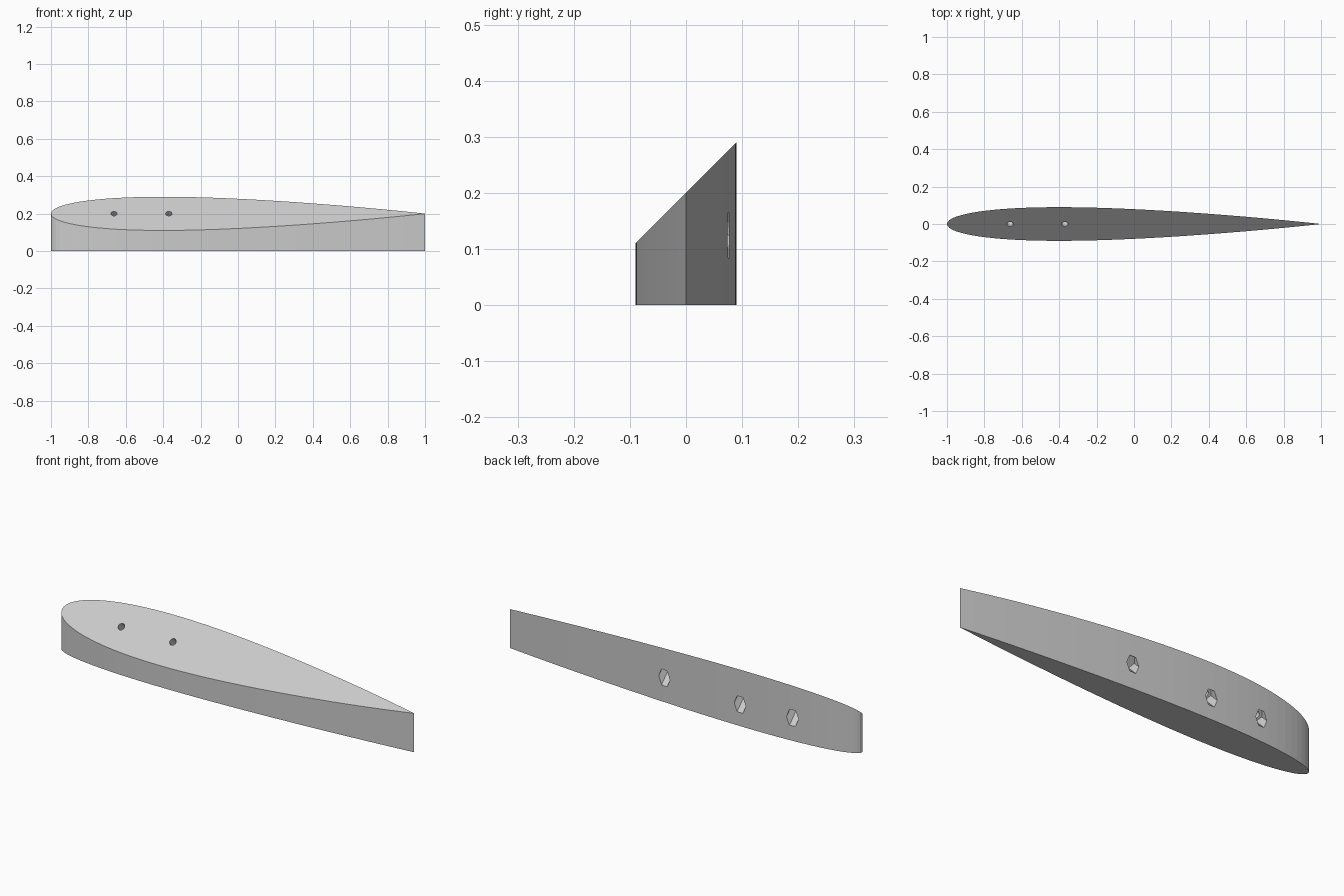
import bpy
import bmesh
from math import cos, pi, sqrt
from mathutils import Matrix, Vector

cube = bpy.data.objects.get("Cube")
if cube:
    bpy.data.objects.remove(cube, do_unlink=True)

grey = bpy.data.materials.new("mid_grey")
grey.use_nodes = True
grey.diffuse_color = (0.6, 0.6, 0.6, 1)
grey.node_tree.nodes["Principled BSDF"].inputs["Base Color"].default_value = (0.6, 0.6, 0.6, 1)

STEPS = 40
MID_HEIGHT = 0.2                            # height of the slanted face at y = 0
SIDEWAYS = Vector((1, 0, 0))
DOWN = Vector((0, 0, -1))
INTO = Vector((0, 1, -1)).normalized()      # square to the slanted face


def half_thickness(u):
    """Symmetric foil half thickness at chord fraction u, closed at the tail."""
    return 0.9 * (0.2969 * sqrt(u) - 0.126 * u - 0.3516 * u**2
                  + 0.2843 * u**3 - 0.1036 * u**4)


def add_object(name, bm):
    bmesh.ops.recalc_face_normals(bm, faces=bm.faces[:])
    mesh = bpy.data.meshes.new(name)
    bm.to_mesh(mesh)
    bm.free()
    mesh.materials.append(grey)
    obj = bpy.data.objects.new(name, mesh)
    bpy.context.collection.objects.link(obj)
    return obj


def drill(body, x, direction, radius, start, end, sides):
    """Cut a prism whose axis passes through the slanted face at x."""
    bm = bmesh.new()
    bmesh.ops.create_cone(bm, cap_ends=True, segments=sides, radius1=radius,
                          radius2=radius, depth=end - start)
    # corners on local x, so a hexagon has its points along the foil
    bm.transform(Matrix.Rotation(pi / 2, 4, "Z"))
    turn = Matrix((SIDEWAYS, direction.cross(SIDEWAYS), direction)).transposed().to_4x4()
    centre = Vector((x, 0, MID_HEIGHT)) + direction * (start + end) / 2
    bm.transform(Matrix.Translation(centre) @ turn)
    cutter = add_object("hole_cutter", bm)
    cutter.hide_render = True

    cut = body.modifiers.new("hole", "BOOLEAN")
    cut.operation = "DIFFERENCE"
    cut.object = cutter
    # keep the first solver result that really contains the hole
    for solver in ("MANIFOLD", "EXACT", "FLOAT"):
        cut.solver = solver
        bpy.context.view_layer.update()
        graph = bpy.context.evaluated_depsgraph_get()
        result = bpy.data.meshes.new_from_object(body.evaluated_get(graph))
        if len(result.polygons) > len(body.data.polygons):
            break
    body.modifiers.remove(cut)
    body.data = result
    bpy.data.objects.remove(cutter, do_unlink=True)


# Foil body: flat strips across the chord, raised to a slanted top
bm = bmesh.new()
rings = []
for i in range(STEPS + 1):
    u = (1 - cos(pi * i / STEPS)) / 2
    x, y = 2 * u - 1, half_thickness(u)
    sides = [0] if i in (0, STEPS) else [-y, y]
    rings.append([(bm.verts.new((x, s, 0)), bm.verts.new((x, s, MID_HEIGHT + s)))
                  for s in sides])
for a, b in zip(rings, rings[1:]):
    for level in (0, 1):                    # bottom and slanted top
        bm.faces.new([p[level] for p in a] + [p[level] for p in reversed(b)])
    for k in (0, -1):                       # front and back walls
        bm.faces.new((a[k][0], b[k][0], b[k][1], a[k][1]))
foil = add_object("foil_body", bm)

# Upright pin holes: two blind, one right through
for x, depth in ((-0.815, 0.1), (-0.23, 0.1), (0.262, 0.3)):
    drill(foil, x, DOWN, 0.014, -0.05, depth, 16)

# Screw holes square to the slanted face, with hexagonal nut pockets at the back
for x in (-0.663, -0.37, 0.07):
    drill(foil, x, INTO, 0.017, -0.05, 0.08, 16)
    drill(foil, x, INTO, 0.033, 0.065, 0.25, 6)
